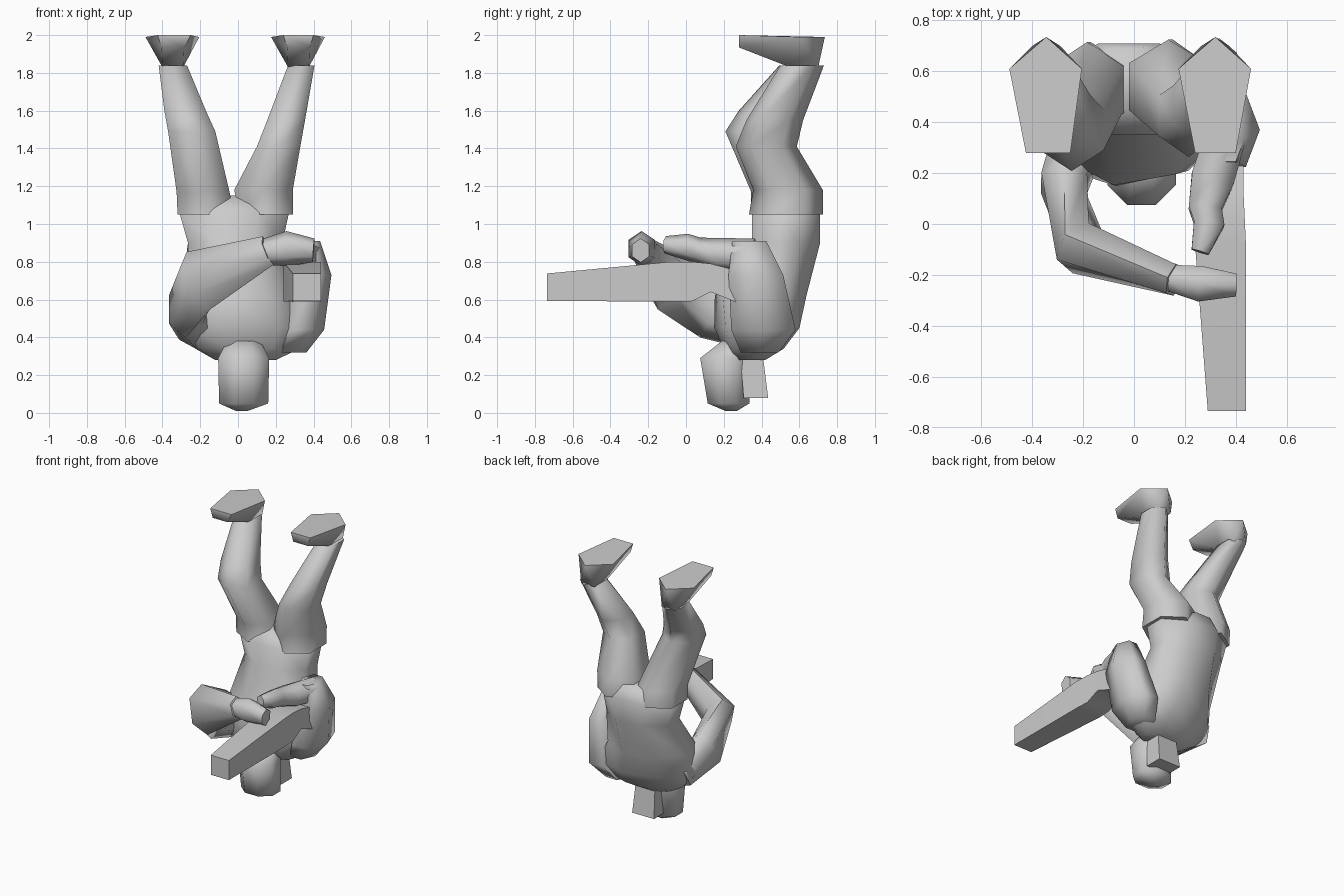
import bpy, bmesh, math
from mathutils import Vector as V

X, Y, Z = (1, 0, 0), (0, 1, 0), (0, 0, 1)


def finish(name, bm):
    bmesh.ops.recalc_face_normals(bm, faces=bm.faces)
    me = bpy.data.meshes.new(name)
    bm.to_mesh(me)
    bm.free()
    ob = bpy.data.objects.new(name, me)
    bpy.context.collection.objects.link(ob)
    bpy.ops.object.select_all(action='DESELECT')
    ob.select_set(True)
    bpy.context.view_layer.objects.active = ob
    bpy.ops.object.shade_smooth_by_angle(angle=math.radians(75))
    return ob


def loft(name, rings, sides=8, axis=None, hint=Z):
    """Skin rings (x, y, z, half_a, half_b[, yaw]); rings face the axis, or the path if none."""
    bm = bmesh.new()
    pts = [V(r[:3]) for r in rings]
    loops = []
    k = 1 / math.cos(math.pi / sides)
    for i, r in enumerate(rings):
        t = V(axis) if axis else pts[min(i + 1, len(pts) - 1)] - pts[max(i - 1, 0)]
        t.normalize()
        u = V(hint).cross(t).normalized()
        v = t.cross(u)
        if len(r) > 5:
            c, s = math.cos(math.radians(r[5])), math.sin(math.radians(r[5]))
            u, v = u * c + v * s, v * c - u * s
        angles = [(j + 0.5) * 2 * math.pi / sides for j in range(sides)]
        loops.append([bm.verts.new(pts[i] + k * (u * r[3] * math.cos(a) + v * r[4] * math.sin(a)))
                      for a in angles])
    for p, q in zip(loops, loops[1:]):
        for j in range(sides):
            n = (j + 1) % sides
            bm.faces.new((p[j], p[n], q[n], q[j]))
    bm.faces.new(loops[0])
    bm.faces.new(loops[-1])
    return finish(name, bm)


def hull(name, points):
    bm = bmesh.new()
    for p in points:
        bm.verts.new(p)
    bmesh.ops.convex_hull(bm, input=bm.verts)
    return finish(name, bm)


# Torso, upside down: pelvis at the top, shoulders at the bottom
loft("torso", [(-0.03, 0.57, 1.15, 0.14, 0.12), (-0.02, 0.53, 1.06, 0.29, 0.18),
               (-0.015, 0.53, 0.90, 0.25, 0.18), (0.0, 0.395, 0.62, 0.29, 0.225, 10),
               (0.03, 0.375, 0.45, 0.35, 0.20, 12), (0.05, 0.36, 0.34, 0.27, 0.14, 10),
               (0.04, 0.34, 0.28, 0.16, 0.08)], axis=Z, hint=Y)

# Head and the flap behind it
loft("head", [(0.03, 0.28, 0.38, 0.09, 0.09), (0.03, 0.21, 0.29, 0.135, 0.135),
              (0.03, 0.225, 0.05, 0.13, 0.11), (0.02, 0.24, 0.01, 0.03, 0.03)], 8, Z, Y)
loft("head_flap", [(0.05, 0.35, 0.28, 0.08, 0.06), (0.05, 0.37, 0.08, 0.09, 0.065)], 4, Z, Y)

# Legs: hip, thigh, knee, calf, ankle
loft("left_leg", [(-0.17, 0.53, 1.05, 0.15, 0.16), (-0.185, 0.53, 1.17, 0.14, 0.16),
                  (-0.245, 0.37, 1.49, 0.125, 0.14), (-0.28, 0.43, 1.60, 0.11, 0.13),
                  (-0.345, 0.61, 1.84, 0.075, 0.10)], 6, Z, Y)
loft("right_leg", [(0.15, 0.53, 1.05, 0.14, 0.17), (0.135, 0.54, 1.18, 0.155, 0.16),
                   (0.215, 0.425, 1.41, 0.115, 0.14), (0.255, 0.47, 1.55, 0.10, 0.13),
                   (0.335, 0.615, 1.84, 0.07, 0.10)], 6, Z, Y)

# Feet: pentagon sole on top, thin toe, ankle below
for name, cx, toe in (("left_foot", -0.345, 0.01), ("right_foot", 0.32, -0.005)):
    sole = [(0, 0.735), (0.14, 0.61), (0.085 + toe, 0.28), (-0.08, 0.28), (-0.145, 0.61)]
    hull(name, [(cx + x, y, 2.0 if y < 0.5 else 1.99) for x, y in sole] +
         [(cx + s * 0.06, 0.28, 1.935) for s in (-1, 1)] +
         [(cx + s * 0.055, y, 1.83) for s in (-1, 1) for y in (0.55, 0.70)])

# Left arm reaching across the front
loft("left_arm", [(-0.20, 0.38, 0.44, 0.11, 0.10), (-0.275, 0.16, 0.55, 0.09, 0.15),
                  (-0.21, -0.095, 0.70, 0.095, 0.15), (0.16, -0.22, 0.86, 0.06, 0.07)], 6)
loft("left_hand", [(0.13, -0.21, 0.85, 0.05, 0.06), (0.26, -0.235, 0.87, 0.07, 0.08),
                   (0.40, -0.24, 0.86, 0.045, 0.055)], 6)

# Right arm: upper arm rises, forearm points forward
loft("right_upper_arm", [(0.27, 0.39, 0.32, 0.10, 0.08), (0.335, 0.41, 0.44, 0.17, 0.105),
                         (0.385, 0.37, 0.73, 0.145, 0.095), (0.365, 0.335, 0.91, 0.09, 0.06)],
     6, Z, X)
loft("right_forearm", [(0.365, 0.36, 0.83, 0.08, 0.08), (0.31, 0.18, 0.84, 0.085, 0.075),
                       (0.28, 0.06, 0.86, 0.065, 0.06), (0.295, 0.00, 0.88, 0.06, 0.06),
                       (0.26, -0.11, 0.89, 0.035, 0.04)], 6)

# Long gun: muzzle, fore end, receiver, stock
loft("gun", [(0.365, -0.735, 0.665, 0.075, 0.073), (0.34, -0.08, 0.695, 0.10, 0.105),
             (0.34, 0.03, 0.695, 0.095, 0.105), (0.345, 0.13, 0.715, 0.085, 0.075),
             (0.37, 0.36, 0.64, 0.06, 0.09)], 4, Y)
